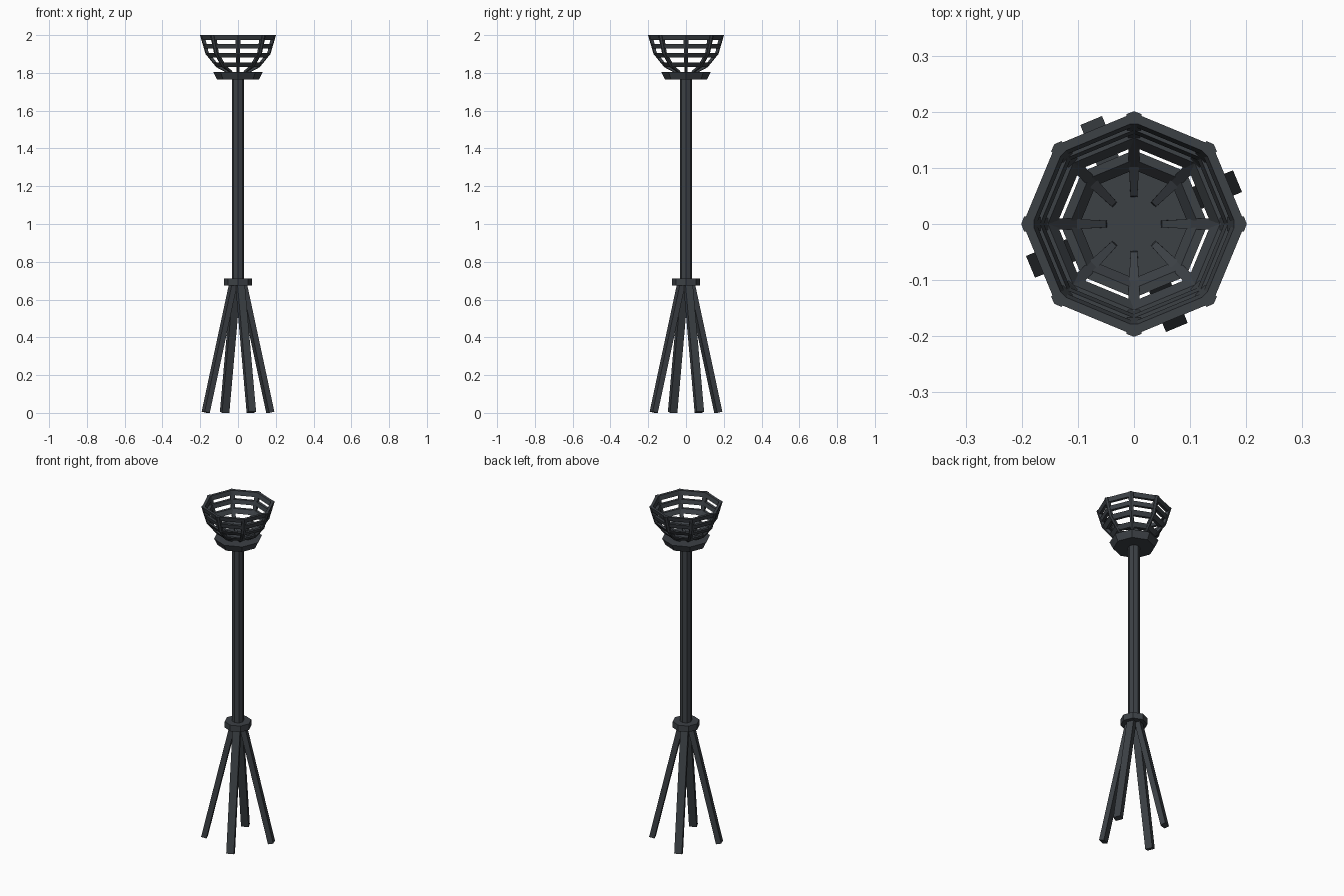
import bpy, math
from mathutils import Vector

if "Cube" in bpy.data.objects:
    bpy.data.objects.remove(bpy.data.objects["Cube"])

iron = bpy.data.materials.new("dark iron")
iron.diffuse_color = (0.045, 0.052, 0.060, 1)
iron.use_nodes = True
iron.node_tree.nodes["Principled BSDF"].inputs["Base Color"].default_value = iron.diffuse_color
N = 8  # everything is octagonal, with a corner on +x


def make(name, verts, faces):
    me = bpy.data.meshes.new(name)
    me.from_pydata([tuple(v) for v in verts], [], faces)
    me.materials.append(iron)
    ob = bpy.data.objects.new(name, me)
    bpy.context.collection.objects.link(ob)
    return ob


def polar(r, a, z, side=0.0):
    """Point at radius r along angle a, shifted sideways by side."""
    return Vector((r * math.cos(a) - side * math.sin(a),
                   r * math.sin(a) + side * math.cos(a), z))


def frustum(name, r0, z0, r1, z1):
    v = [polar(r, math.tau * i / N, z) for r, z in ((r0, z0), (r1, z1)) for i in range(N)]
    f = [(i, (i + 1) % N, N + (i + 1) % N, N + i) for i in range(N)]
    f += [tuple(reversed(range(N))), tuple(range(N, 2 * N))]
    return make(name, v, f)


def ring(name, section):
    """Revolve a closed (r, z) section, listed counter-clockwise."""
    k = len(section)
    v = [polar(r, math.tau * i / N, z) for i in range(N) for r, z in section]
    f = [(i * k + j, (i + 1) % N * k + j, (i + 1) % N * k + (j + 1) % k, i * k + (j + 1) % k)
         for i in range(N) for j in range(k)]
    return make(name, v, f)


def loft(name, rings):
    k = len(rings[0])
    v = [p for r in rings for p in r]
    f = [(i * k + j, i * k + (j + 1) % k, (i + 1) * k + (j + 1) % k, (i + 1) * k + j)
         for i in range(len(rings) - 1) for j in range(k)]
    f += [tuple(reversed(range(k))), tuple(range(len(v) - k, len(v)))]
    return make(name, v, f)


# Pole, collar and dish
frustum("pole", 0.032, 0.66, 0.032, 1.78)
frustum("collar", 0.073, 0.675, 0.073, 0.711)
frustum("dish", 0.112, 1.766, 0.131, 1.805)

# Four splayed legs, square-cut at the foot
HW, HT = 0.021, 0.015
for i in range(4):
    a = math.radians(22.5 + 90 * i)
    rings = []
    for r, z in ((0.185, 0.0034), (0.026, 0.69)):
        rings.append([polar(r + s * HT * 0.974, a, z + s * HT * 0.227, t * HW)
                      for s, t in ((-1, -1), (-1, 1), (1, 1), (1, -1))][::-1])
    loft(f"leg_{i + 1}", rings)

# Basket ribs: outer r, outer z, inner r, inner z, half width
RIB = [(0.050, 1.795, 0.050, 1.810, 0.006),
       (0.115, 1.830, 0.102, 1.842, 0.009),
       (0.172, 1.900, 0.155, 1.907, 0.011),
       (0.201, 2.000, 0.178, 2.000, 0.013)]
for i in range(N):
    a = math.tau * i / N
    loft(f"basket_rib_{i + 1}",
         [[polar(ri, a, zi, -w), polar(ro - 0.005, a, zo, -w), polar(ro, a, zo),
           polar(ro - 0.005, a, zo, w), polar(ri, a, zi, w)] for ro, zo, ri, zi, w in RIB])


def wall(z):
    """Outer basket radius at height z."""
    for (r0, z0, *_), (r1, z1, *_) in zip(RIB, RIB[1:]):
        if z <= z1:
            return r0 + (r1 - r0) * (z - z0) / (z1 - z0)
    return RIB[-1][0]


# Horizontal basket bands
for name, z0, z1 in (("basket_rim", 1.975, 2.0), ("upper_band", 1.930, 1.953),
                     ("middle_band", 1.882, 1.905), ("lower_band", 1.832, 1.854)):
    o0, o1 = wall(z0) - 0.003, wall(z1) - 0.003
    ring(name, [(o0 - 0.017, z0), (o0, z0), (o1, z1), (o1 - 0.017, z1)])
